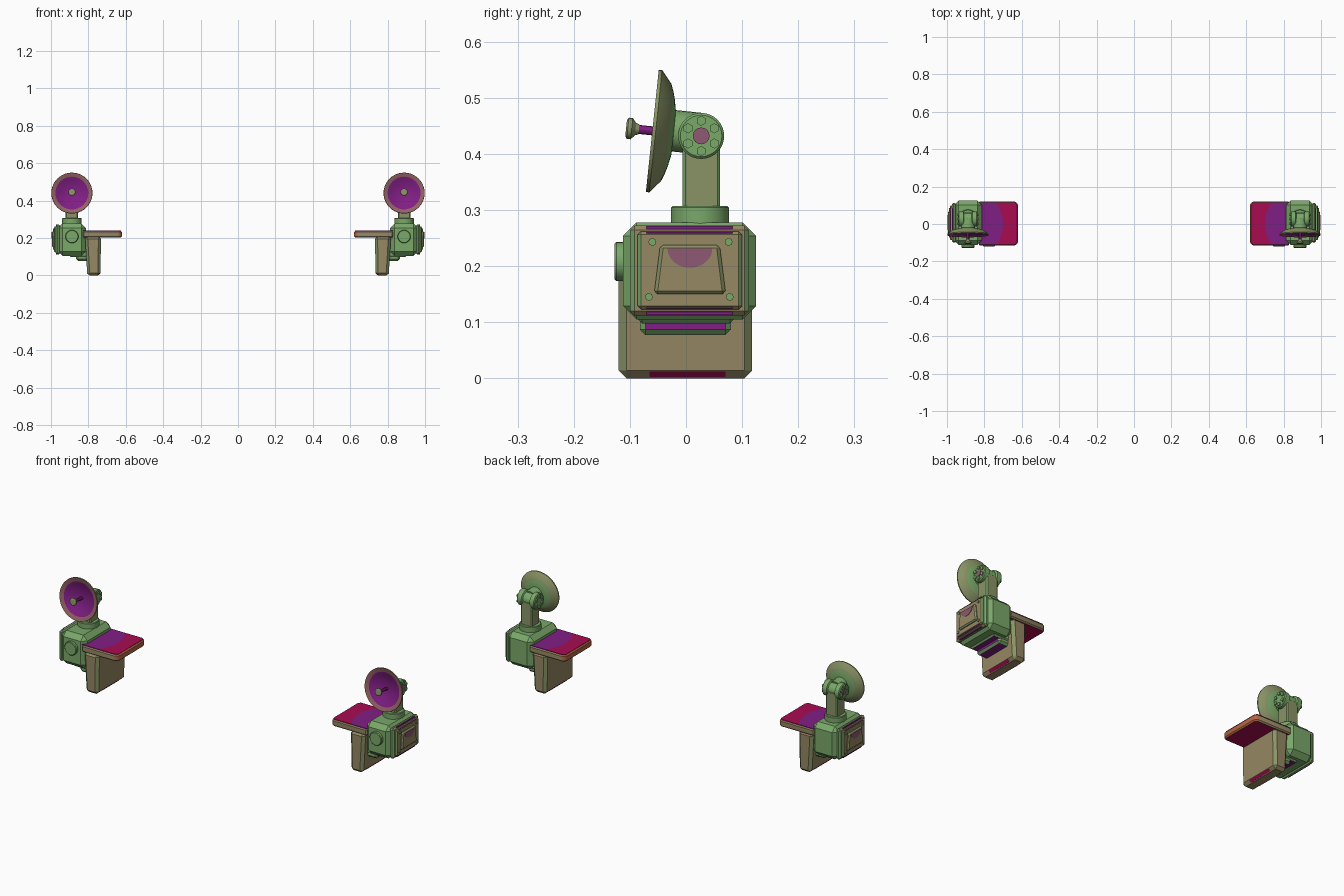
import bpy, bmesh, math
from mathutils import Vector

if "Cube" in bpy.data.objects:
    bpy.data.objects.remove(bpy.data.objects["Cube"], do_unlink=True)


def material(name, rgb):
    """Flat colour given as 0-255 display values, stored linear."""
    lin = [((c / 255 + 0.055) / 1.055) ** 2.4 for c in rgb] + [1]
    m = bpy.data.materials.new(name)
    m.use_nodes = True
    m.diffuse_color = lin
    m.node_tree.nodes["Principled BSDF"].inputs["Base Color"].default_value = lin
    return m


GREEN, TAN, PURPLE, CRIMSON, MAUVE, SAGE, RUST, PLUM = range(8)
MATS = [material("green", (122, 168, 105)), material("tan", (150, 136, 99)),
        material("purple", (128, 30, 132)), material("crimson", (168, 12, 82)),
        material("mauve", (148, 98, 100)), material("sage", (138, 148, 102)),
        material("rust", (182, 102, 66)), material("plum", (142, 88, 114))]
CX = 0.888                      # centre of one station; the other is mirrored
made = []


def finish(name, bm, color):
    """color is a material number or a rule that takes a face."""
    bmesh.ops.recalc_face_normals(bm, faces=bm.faces)
    bm.normal_update()
    for f in bm.faces:
        f.material_index = color(f) if callable(color) else color
        f.smooth = True
    mesh = bpy.data.meshes.new(name)
    bm.to_mesh(mesh)
    bm.free()
    for m in MATS:
        mesh.materials.append(m)
    ob = bpy.data.objects.new(name, mesh)
    bpy.context.collection.objects.link(ob)
    ob.modifiers.new("Mirror", 'MIRROR')
    made.append(ob)


def prism(name, pts, axis, lo, hi, color, bevel=0):
    """Extrude a 2D outline along an axis, then chamfer its edges."""
    place = {'x': lambda p, t: (t, p[0], p[1]),
             'y': lambda p, t: (p[0], t, p[1]),
             'z': lambda p, t: (p[0], p[1], t)}[axis]
    bm = bmesh.new()
    a = [bm.verts.new(place(p, lo)) for p in pts]
    b = [bm.verts.new(place(p, hi)) for p in pts]
    bm.faces.new(a)
    bm.faces.new(b)
    for i in range(len(pts)):
        j = (i + 1) % len(pts)
        bm.faces.new((a[i], a[j], b[j], b[i]))
    bmesh.ops.recalc_face_normals(bm, faces=bm.faces)
    if bevel:
        bmesh.ops.bevel(bm, geom=bm.edges[:], offset=bevel, segments=1,
                        profile=0.5, affect='EDGES')
    finish(name, bm, color)


def box(name, x, y, z, color, bevel=0):
    outline = [(x[0], y[0]), (x[1], y[0]), (x[1], y[1]), (x[0], y[1])]
    prism(name, outline, 'z', z[0], z[1], color, bevel)


def lathe(name, profile, origin, axis, color, n=32):
    """Spin (radius, height) points about an axis through origin."""
    bm = bmesh.new()
    turn = Vector((0, 0, 1)).rotation_difference(Vector(axis))
    rings = []
    for r, h in profile:
        ring = []
        for k in range(n):
            t = math.tau * k / n
            ring.append(bm.verts.new(turn @ Vector((r * math.cos(t), r * math.sin(t), h)) + Vector(origin)))
        rings.append(ring)
    for p, q in zip(rings, rings[1:]):
        for k in range(n):
            m = (k + 1) % n
            bm.faces.new((p[k], p[m], q[m], q[k]))
    bmesh.ops.remove_doubles(bm, verts=bm.verts[:], dist=1e-6)
    finish(name, bm, color)


def rod(name, r, h0, h1, origin, axis, color, n=32, chamfer=0.0):
    lathe(name, [(0, h0), (r, h0), (r, h1 - chamfer), (r - chamfer, h1), (0, h1)],
          origin, axis, color, n)


# Desk: slab top with cut corners and painted surface
def desk_color(f):
    if f.normal.z < -0.9:
        return CRIMSON
    return RUST if f.normal.x < -0.3 else TAN


prism("desk_top", [(0.62, -0.1), (0.633, -0.115), (0.83, -0.115), (0.83, 0.12),
                   (0.633, 0.12), (0.62, 0.105)], 'z', 0.203, 0.238, desk_color, 0.006)
arc = [(0.70 + 0.035 * (k / 5) ** 2, 0.0025 + 0.0225 * k) for k in range(-5, 6)]
prism("desk_inner_paint", arc + [(0.83, 0.115), (0.83, -0.11)], 'z', 0.237, 0.24, PURPLE)
prism("desk_outer_paint", arc + [(0.636, 0.115), (0.626, 0.103), (0.626, -0.098), (0.636, -0.11)],
      'z', 0.237, 0.24, CRIMSON)


# Pedestal leg, wider at the top
def leg_color(f):
    return SAGE if min(abs(f.normal.x), abs(f.normal.y)) > 0.3 else TAN


prism("desk_leg", [(0.736, 0), (0.806, 0), (0.818, 0.21), (0.732, 0.21)], 'y',
      -0.12, 0.118, leg_color, 0.014)
prism("leg_outer_stripe", [(0.796, 0.002), (0.807, 0.012), (0.8, 0.014), (0.79, 0.006)],
      'y', -0.065, 0.07, CRIMSON)
prism("leg_inner_stripe", [(0.746, 0.002), (0.7355, 0.012), (0.742, 0.014), (0.752, 0.006)],
      'y', -0.065, 0.07, CRIMSON)


# Bracket below the body
def bracket_color(f):
    return PURPLE if f.normal.z < -0.8 or f.normal.x > 0.8 else GREEN


box("body_bracket", (0.79, 0.865), (-0.082, 0.08), (0.077, 0.12), bracket_color, 0.01)
box("bracket_shelf", (0.805, 0.9), (-0.085, 0.085), (0.098, 0.13), bracket_color, 0.007)

# Main body
box("body", (0.814, 0.962), (-0.112, 0.125), (0.105, 0.278), GREEN, 0.024)


# Stepped outer plates with thin stripes on their sloped edges
def plate_color(f):
    return TAN if f.normal.x > 0.9 or (f.normal.x > 0.3 and abs(f.normal.z) > 0.3) else GREEN


box("outer_plate", (0.95, 0.974), (-0.1, 0.112), (0.112, 0.272), plate_color, 0.008)
box("inner_plate", (0.96, 0.984), (-0.086, 0.1), (0.123, 0.262), plate_color, 0.006)
for name, x, z0, z1 in (("outer_upper", 0.972, 0.266, 0.271), ("inner_upper", 0.982, 0.257, 0.2605),
                        ("outer_lower", 0.972, 0.113, 0.118), ("inner_lower", 0.982, 0.1245, 0.128)):
    box(name + "_stripe", (0.96, x), (-0.07, 0.083), (z0, z1), PURPLE)

# Sloped panel, its patch and the corner bolts
prism("raised_panel", [(-0.057, 0.15), (0.071, 0.15), (0.06, 0.238), (-0.046, 0.238)],
      'x', 0.97, 0.994, lambda f: TAN if f.normal.x > 0.9 else SAGE, 0.006)
patch = [(0.007 + 0.04 * math.cos(math.pi * k / 12), 0.231 - 0.034 * math.sin(math.pi * k / 12))
         for k in range(13)]
prism("panel_patch", patch, 'x', 0.993, 0.996, PLUM)
for name, y, z in (("upper_front", -0.06, 0.243), ("upper_rear", 0.076, 0.243),
                   ("lower_front", -0.066, 0.145), ("lower_rear", 0.078, 0.145)):
    rod(name + "_plate_bolt", 0.007, 0, 0.008, (0.981, y, z), (1, 0, 0), GREEN, 8)

# Round cover on the front of the body
rod("front_cover", 0.035, 0, 0.027, (CX, -0.1, 0.208), (0, -1, 0), GREEN, 24, 0.003)

# Collar and mast
rod("mast_collar", 0.052, 0.27, 0.307, (CX, 0.025, 0), (0, 0, 1), GREEN, 32, 0.003)
box("mast", (CX - 0.033, CX + 0.033), (-0.006, 0.061), (0.295, 0.43),
    lambda f: SAGE if max(abs(f.normal.x), abs(f.normal.y)) > 0.9 else GREEN, 0.005)

# Pivot hub with a ring of bolts on each end
hub = Vector((CX, 0.027, 0.432))
half = [(0.033, 0.02), (0.041, 0.024), (0.041, 0.047), (0.037, 0.051), (0, 0.051)]
lathe("pivot_hub", [(r, -h) for r, h in reversed(half)] + half, hub, (1, 0, 0), GREEN)
rod("outer_hub_cap", 0.015, 0, 0.054, hub, (1, 0, 0), PLUM, 16)
for s, side in ((1, "outer"), (-1, "inner")):
    for k in range(6):
        t = math.tau * k / 6
        at = hub + Vector((0, 0.027 * math.sin(t), 0.027 * math.cos(t)))
        rod(f"{side}_hub_bolt_{k + 1}", 0.009, 0.045, 0.057, at, (s, 0, 0), GREEN, 6)

# Dish, tilted slightly upward
tilt = math.radians(6)
aim = Vector((0, -math.cos(tilt), math.sin(tilt)))
rim = Vector((CX, -0.06, 0.441))
rod("dish_coupling", 0.037, 0, 0.055, hub + Vector((0, 0, 0.004)), aim, GREEN, 24)


def dish_color(f):
    off = f.calc_center_median() - rim
    r = (off - aim * off.dot(aim)).length
    if f.normal.dot(aim) < 0.3:
        return SAGE if r > 0.072 else GREEN
    return PURPLE if r < 0.088 else MAUVE


lathe("dish", [(0, -0.03), (0.025, -0.028), (0.05, -0.022), (0.072, -0.014), (0.088, -0.006),
               (0.109, 0), (0.11, -0.006), (0.087, -0.025), (0.074, -0.03), (0.06, -0.034),
               (0.04, -0.038), (0, -0.04)],
      rim, aim, dish_color, 40)

# Feed horn on a rod
rod("feed_rod", 0.008, -0.032, 0.03, rim, aim, PURPLE, 12)
lathe("feed_horn", [(0, 0.024), (0.009, 0.024), (0.011, 0.03), (0.019, 0.037),
                    (0.019, 0.044), (0.014, 0.047), (0, 0.047)], rim, aim, SAGE, 16)

# Smooth the round parts, keeping hard edges
bpy.ops.object.select_all(action='DESELECT')
for ob in made:
    ob.select_set(True)
bpy.context.view_layer.objects.active = made[0]
bpy.ops.object.shade_smooth_by_angle(angle=math.radians(30))
